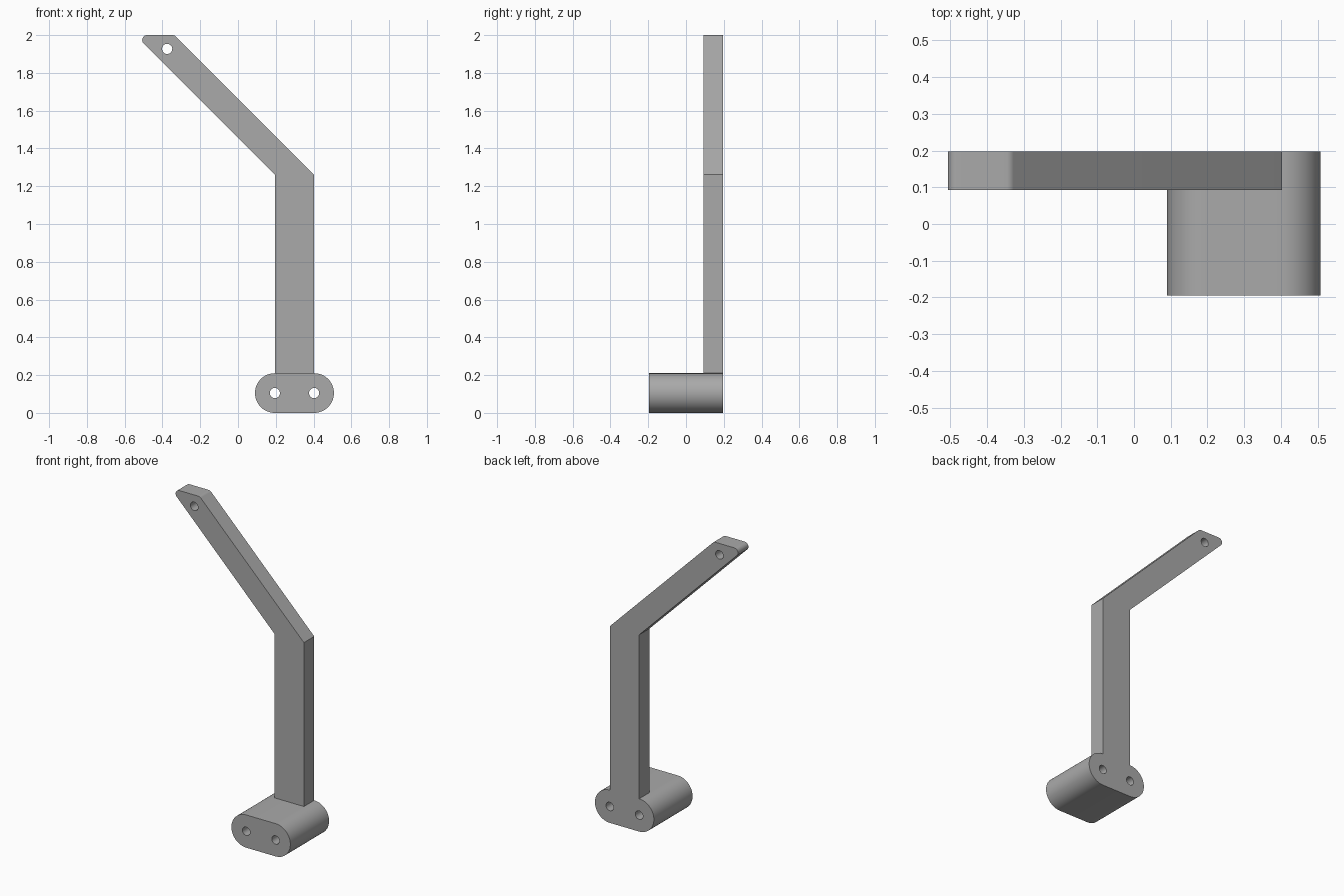
import bpy, bmesh, math
from mathutils import Vector

cube = bpy.data.objects.get("Cube")
if cube:
    bpy.data.objects.remove(cube, do_unlink=True)

grey = bpy.data.materials.new("plain_grey")
grey.use_nodes = True
grey.diffuse_color = (0.4, 0.4, 0.4, 1)
grey.node_tree.nodes["Principled BSDF"].inputs["Base Color"].default_value = grey.diffuse_color

BACK = 0.197       # shared rear plane
HOLE = 0.027       # hole radius
LEFT, RIGHT = 0.195, 0.403
RADIUS = 0.105


def arc(cx, cz, r, start, end, steps):
    """Points along an arc in the xz plane, angles in degrees."""
    angles = [math.radians(start + (end - start) * i / steps) for i in range(steps + 1)]
    return [(cx + r * math.cos(a), cz + r * math.sin(a)) for a in angles]


def extrude_profile(name, points, y0, y1):
    """Prism from an xz outline running from y0 to y1."""
    bm = bmesh.new()
    face = bm.faces.new([bm.verts.new((x, y0, z)) for x, z in points])
    result = bmesh.ops.extrude_face_region(bm, geom=[face])
    verts = [v for v in result["geom"] if isinstance(v, bmesh.types.BMVert)]
    bmesh.ops.translate(bm, verts=verts, vec=Vector((0, y1 - y0, 0)))
    bmesh.ops.recalc_face_normals(bm, faces=bm.faces)
    mesh = bpy.data.meshes.new(name)
    bm.to_mesh(mesh)
    bm.free()
    mesh.materials.append(grey)
    obj = bpy.data.objects.new(name, mesh)
    bpy.context.collection.objects.link(obj)
    return obj


def drill(obj, x, z):
    """Cut a round hole right through along y."""
    cutter = extrude_profile("hole_cutter", arc(x, z, HOLE, 0, 360, 32)[:-1], -0.5, 0.5)
    cutter.hide_render = True
    bpy.context.view_layer.objects.active = obj
    mod = obj.modifiers.new("hole", "BOOLEAN")
    mod.operation, mod.solver, mod.object = "DIFFERENCE", "EXACT", cutter
    bpy.ops.object.modifier_apply(modifier=mod.name)
    bpy.data.objects.remove(cutter, do_unlink=True)


def shade(obj):
    bpy.ops.object.select_all(action="DESELECT")
    obj.select_set(True)
    bpy.context.view_layer.objects.active = obj
    bpy.ops.object.shade_smooth_by_angle(angle=math.radians(30))


# Base: rounded block with two through holes
outline = arc(RIGHT, RADIUS, RADIUS, -90, 90, 32) + arc(LEFT, RADIUS, RADIUS, 90, 270, 32)
base = extrude_profile("base_block", outline, -0.195, BACK)
for hole_x in (LEFT, RIGHT):
    drill(base, hole_x, RADIUS)
shade(base)

# Arm: upright bar bending 45 degrees, with a rounded, flat-topped tip
bend, top, r = 1.261, 2.0, 0.026
tip_x = LEFT - (top - bend)
shoulder_x = RIGHT - (top - bend)
outline = [(LEFT, 2 * RADIUS), (RIGHT, 2 * RADIUS), (RIGHT, bend)]
outline += arc(shoulder_x - r * math.tan(math.pi / 8), top - r, r, 45, 90, 8)
outline += arc(tip_x + r / math.tan(math.pi / 8), top - r, r, 90, 225, 16)
outline += [(LEFT, bend)]
arm = extrude_profile("bent_arm", outline, 0.092, BACK)
drill(arm, -0.375, 1.927)
shade(arm)
